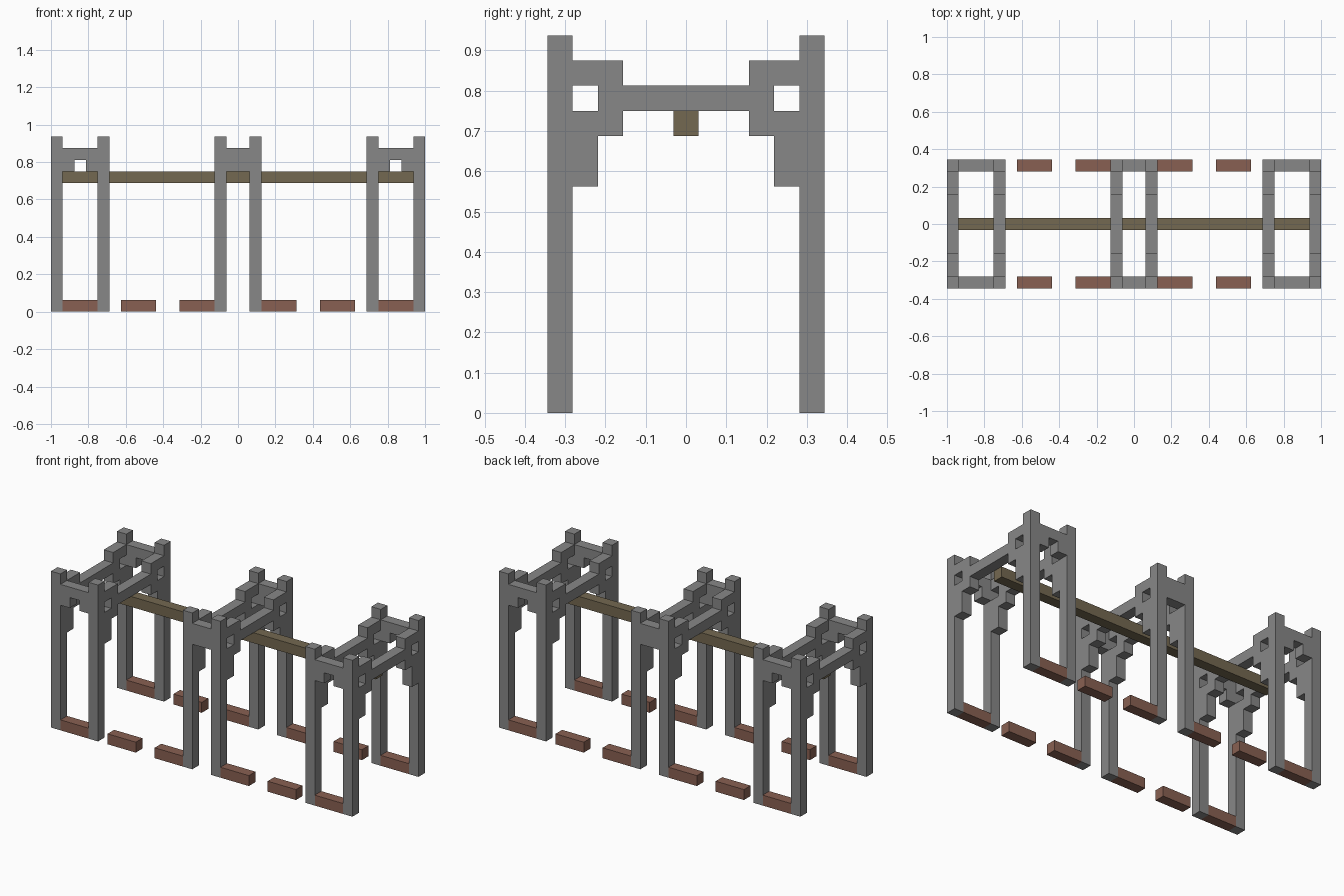
import bpy
import bmesh
from mathutils import Vector

U = 1 / 16  # block grid size

if "Cube" in bpy.data.objects:
    bpy.data.objects.remove(bpy.data.objects["Cube"], do_unlink=True)


def make_material(name, color):
    mat = bpy.data.materials.new(name)
    mat.use_nodes = True
    mat.diffuse_color = (*color, 1)
    bsdf = next(n for n in mat.node_tree.nodes if n.type == "BSDF_PRINCIPLED")
    bsdf.inputs["Base Color"].default_value = (*color, 1)
    bsdf.inputs["Roughness"].default_value = 0.9
    return mat


stone = make_material("grey stone", (0.245, 0.245, 0.245))
wood = make_material("olive wood", (0.175, 0.14, 0.082))
brick = make_material("red brick", (0.25, 0.118, 0.085))


def prism(name, profile, axis, start, end, mat, shift=0):
    """Extrude a (horizontal, z) profile along x or y, in grid units."""
    bm = bmesh.new()
    verts = []
    for h, z in profile:
        p = (start, h + shift, z) if axis == "x" else (h + shift, start, z)
        verts.append(bm.verts.new(Vector(p) * U))
    face = bm.faces.new(verts)
    step = Vector((1, 0, 0) if axis == "x" else (0, 1, 0)) * (end - start) * U
    result = bmesh.ops.extrude_face_region(bm, geom=[face], use_keep_orig=True)
    moved = [g for g in result["geom"] if isinstance(g, bmesh.types.BMVert)]
    bmesh.ops.translate(bm, verts=moved, vec=step)
    bmesh.ops.recalc_face_normals(bm, faces=bm.faces)
    mesh = bpy.data.meshes.new(name)
    bm.to_mesh(mesh)
    bm.free()
    mesh.materials.append(mat)
    obj = bpy.data.objects.new(name, mesh)
    bpy.context.scene.collection.objects.link(obj)
    return obj


def rect(a, b, bottom, top):
    return [(a, bottom), (b, bottom), (b, top), (a, top)]


# Arch rib: stepped brackets at both ends joined by a crossbar
half = [(2.5, 12), (2.5, 11), (3.5, 11), (3.5, 9), (4.5, 9), (4.5, 12),
        (3.5, 12), (3.5, 13), (4.5, 13), (4.5, 14), (2.5, 14), (2.5, 13)]
rib = half + [(-y, z) for y, z in reversed(half)]

# Lintel of the outer frames, notched underneath
notched = [(-1.5, 12), (-0.5, 12), (-0.5, 13), (0.5, 13),
           (0.5, 12), (1.5, 12), (1.5, 14), (-1.5, 14)]

sides = (("front", -5.5), ("back", 4.5))

# Posts and ribs
for i, x in enumerate((-16, -12, -2, 1, 11, 15), 1):
    prism(f"arch_rib_{i}", rib, "x", x, x + 1, stone)
    for side, y in sides:
        prism(f"{side}_post_{i}", rect(x, x + 1, 0, 15), "y", y, y + 1, stone)

for side, y in sides:
    # Lintels between paired posts
    for label, x in (("right", -13.5), ("left", 13.5)):
        prism(f"{side}_{label}_lintel", notched, "y", y, y + 1, stone, x)
    prism(f"{side}_middle_lintel", rect(-1, 1, 12, 14), "y", y, y + 1, stone)

    # Brick kerbs along the ground
    for i, x in enumerate((-15, -10, -5, 2, 7, 12), 1):
        prism(f"{side}_kerb_{i}", rect(x, x + 3, 0, 1), "y", y, y + 1, brick)

# Long beam hung under the crossbars
prism("ridge_beam", rect(-0.5, 0.5, 11, 12), "x", -15, 15, wood)
